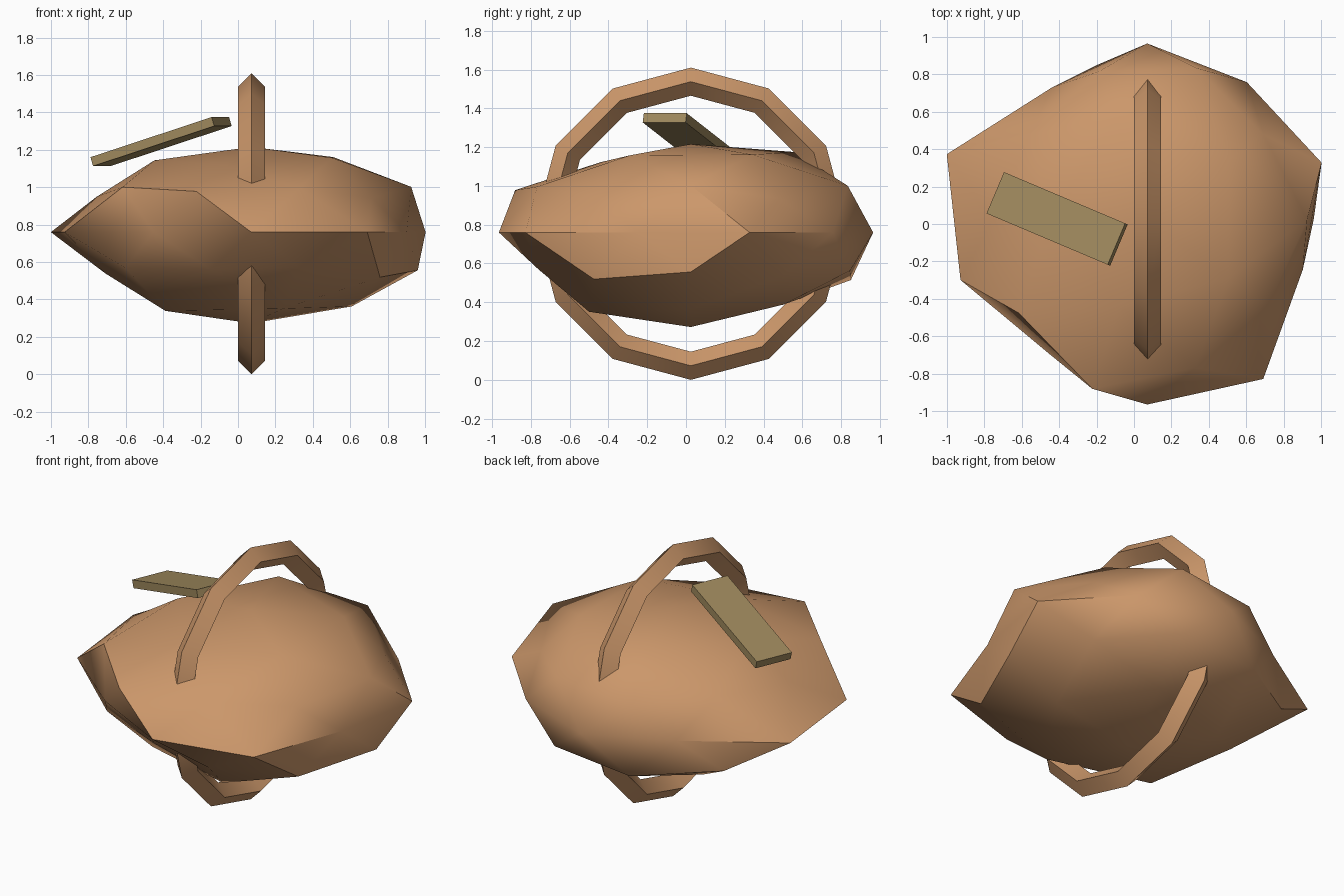
import bpy, bmesh, math
from mathutils import Matrix, Vector

if "Cube" in bpy.data.objects:
    bpy.data.objects.remove(bpy.data.objects["Cube"])

CENTER = Vector((0.071, 0.025, 0.76))


def material(name, rgb):
    m = bpy.data.materials.new(name)
    m.diffuse_color = (*rgb, 1)
    m.use_nodes = True
    m.node_tree.nodes["Principled BSDF"].inputs["Base Color"].default_value = m.diffuse_color
    return m


tan = material("warm tan", (0.60, 0.31, 0.145))
olive = material("olive brown", (0.345, 0.25, 0.11))


def finish(bm, name, mat, angle=30):
    bmesh.ops.recalc_face_normals(bm, faces=bm.faces)
    me = bpy.data.meshes.new(name)
    bm.to_mesh(me)
    bm.free()
    me.materials.append(mat)
    ob = bpy.data.objects.new(name, me)
    bpy.context.collection.objects.link(ob)
    bpy.ops.object.select_all(action='DESELECT')
    ob.select_set(True)
    bpy.context.view_layer.objects.active = ob
    bpy.ops.object.shade_smooth_by_angle(angle=math.radians(angle))
    return ob


# Rocky body: flattened icosphere, every ring pushed in or out radially.
# Key: rounded unit height; value: first angle, then factors around the ring.
RINGS = {
    1.0: (0, [0.995]),
    0.9: (36, [1.03, 1.065, 0.985, 0.93, 1.02]),
    0.5: (0, [1.005, 1.0, 0.91, 1.0, 0.98]),
    0.4: (36, [0.86, 0.93, 0.924, 1.065, 0.89]),
    0.0: (18, [0.98, 0.906, 0.94, 0.87, 1.127, 1.05, 0.89, 0.99, 1.055, 0.874]),
    -0.4: (0, [0.995, 0.965, 1.0, 0.93, 0.925]),
    -0.5: (36, [0.94, 1.02, 0.917, 0.83, 1.0]),
    -0.9: (0, [1.02, 0.955, 1.0, 1.08, 1.05]),
    -1.0: (0, [1.065]),
}
bm = bmesh.new()
bmesh.ops.create_icosphere(bm, subdivisions=2, radius=1,
                           matrix=Matrix.Rotation(math.pi, 4, 'Z'))
for v in bm.verts:
    start, factors = RINGS[round(v.co.z, 1) + 0.0]
    angle = math.degrees(math.atan2(v.co.y, v.co.x))
    n = len(factors)
    f = factors[round((angle - start) * n / 360) % n]
    v.co = CENTER + Vector((v.co.x, v.co.y, v.co.z * 0.458)) * f
finish(bm, "rocky_body", tan, 42)

# Upright hoop through the body, with a diamond cross-section
bm = bmesh.new()
SEG, SIDES, MAJOR, MINOR = 12, 4, 0.7325, 0.0725
loops = []
for i in range(SEG):
    a = 2 * math.pi * i / SEG
    loop = []
    for j in range(SIDES):
        b = 2 * math.pi * j / SIDES
        r = MAJOR + MINOR * math.cos(b)
        loop.append(bm.verts.new((0.073 + MINOR * math.sin(b),
                                  0.025 + r * math.sin(a),
                                  0.805 + r * math.cos(a))))
    loops.append(loop)
for i in range(SEG):
    p, q = loops[i], loops[(i + 1) % SEG]
    for j in range(SIDES):
        k = (j + 1) % SIDES
        bm.faces.new((p[j], p[k], q[k], q[j]))
finish(bm, "upright_hoop", tan)

# Tilted plank floating above the body
u = Vector((0.65, -0.275, 0.215)).normalized()
side = Vector((0.275, 0.65, 0)).normalized()
w = u.cross(side)
length, width, thick = 0.735, 0.24, 0.05
axes = Matrix((u * length, side * width, w * thick)).transposed().to_4x4()
mid = Vector((-0.418, 0.03, 1.268)) - w * thick / 2
bm = bmesh.new()
bmesh.ops.create_cube(bm, size=1, matrix=Matrix.Translation(mid) @ axes)
finish(bm, "tilted_plank", olive)
